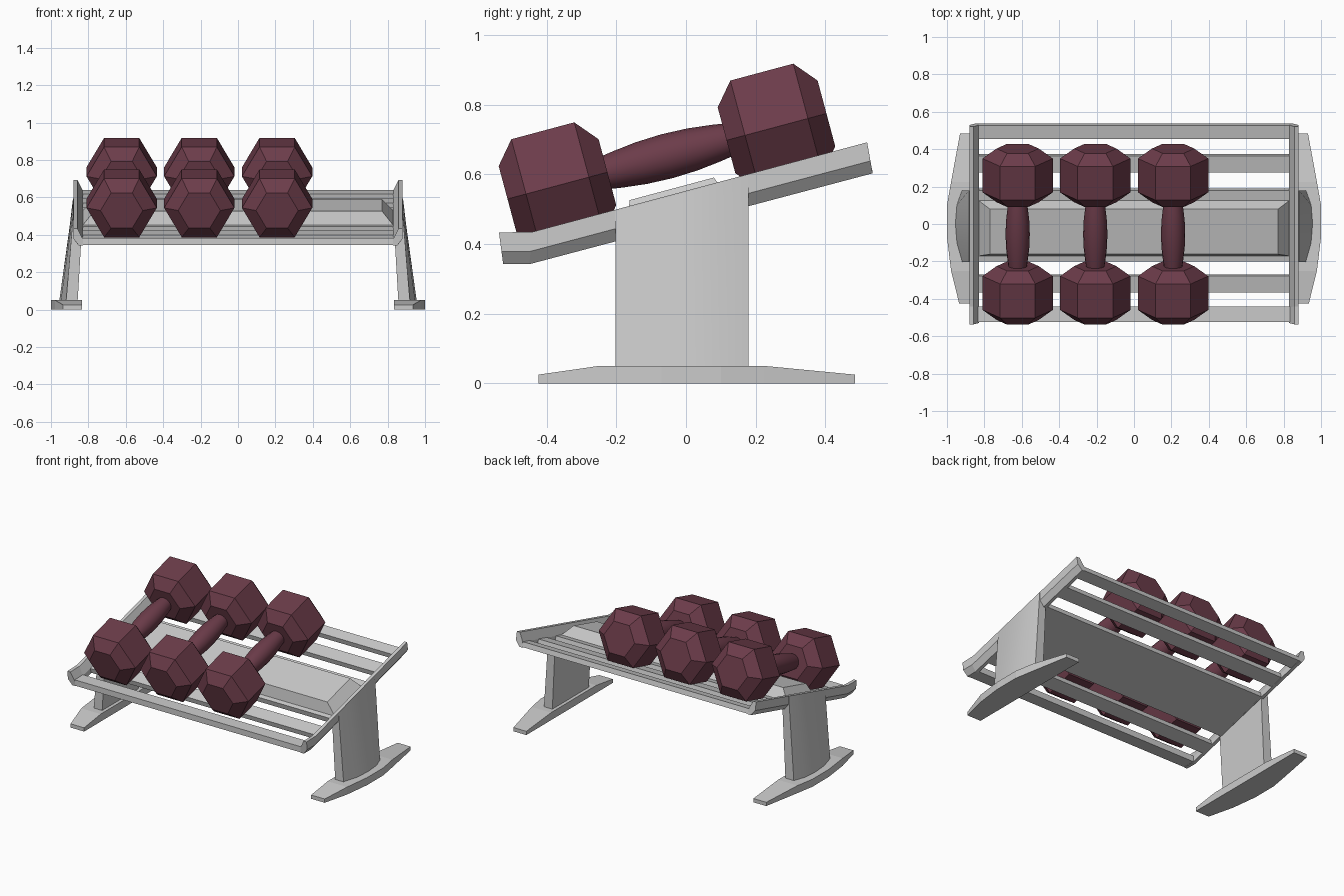
import bpy, bmesh
from math import sin, cos, pi, radians

if "Cube" in bpy.data.objects:
    bpy.data.objects.remove(bpy.data.objects["Cube"])

TILT = radians(15)


def tilt(x, v, w):
    """Point on the sloped rack: v runs up the slope, w is normal to it."""
    return (x, v * cos(TILT) - w * sin(TILT), v * sin(TILT) + w * cos(TILT))


def loft(name, rings, mat=None, smooth=False, mirror=False):
    """Skin a closed solid through rings with equal point counts."""
    bm = bmesh.new()
    vs = [[bm.verts.new(p) for p in r] for r in rings]
    n = len(vs[0])
    for a, b in zip(vs, vs[1:]):
        for i in range(n):
            j = (i + 1) % n
            bm.faces.new((a[i], a[j], b[j], b[i]))
    bm.faces.new(vs[0][::-1])
    bm.faces.new(vs[-1])
    bmesh.ops.recalc_face_normals(bm, faces=bm.faces[:])
    me = bpy.data.meshes.new(name)
    bm.to_mesh(me)
    bm.free()
    ob = bpy.data.objects.new(name, me)
    bpy.context.collection.objects.link(ob)
    if mat:
        me.materials.append(mat)
    if mirror:
        ob.modifiers.new("Mirror", 'MIRROR')
    if smooth:
        bpy.ops.object.select_all(action='DESELECT')
        ob.select_set(True)
        bpy.context.view_layer.objects.active = ob
        bpy.ops.object.shade_smooth_by_angle(angle=radians(35))
    return ob


def slab(name, hx, v0, v1, w0, w1, inset_x=0, inset_v=0):
    """Sloped box whose top can be inset on all sides."""
    def ring(x, a, b, w):
        return [tilt(-x, a, w), tilt(x, a, w), tilt(x, b, w), tilt(-x, b, w)]
    return loft(name, [ring(hx, v0, v1, w0),
                       ring(hx - inset_x, v0 + inset_v, v1 - inset_v, w1)])


burgundy = bpy.data.materials.new("burgundy")
burgundy.diffuse_color = (0.15, 0.045, 0.068, 1)
burgundy.use_nodes = True
burgundy.node_tree.nodes["Principled BSDF"].inputs["Base Color"].default_value = burgundy.diffuse_color

# Side rails: flanged section swept over the slope and the level front lip
section = [(.88, 1), (.88, .4), (.852, 0), (.83, 0), (.83, .38), (.858, 1)]
stations = [((.52, .692), (.536, .603)),
            ((-.44, .435), (-.45, .342)),
            ((-.537, .433), (-.525, .343))]
loft("side_rail", [[(x, b[0] + (t[0] - b[0]) * f, b[1] + (t[1] - b[1]) * f)
                    for x, f in section] for t, b in stations], mirror=True)

# Cross slats and the raised centre tray
for i, (v0, v1) in enumerate([(-.25, -.16), (.413, .506), (.60, .675)]):
    slab(f"cross_slat_{i + 1}", .845, v0, v1, .447, .48)
loft("front_slat", [[(x, -.525, .345), (x, -.44, .345), (x, -.44, .385), (x, -.525, .383)]
                    for x in (-.845, .845)])
slab("centre_plate", .845, -.078, .315, .446, .48)
slab("raised_tray", .83, -.048, .258, .48, .55, .06, .028)

# Legs: bowed outside at the foot, flattening into the rail
ys = [-.203, -.1, 0, .1, .18]
bows = [.92, .949, .957, .949, .92]


def slope_z(y, w):
    return (w + y * sin(TILT)) / cos(TILT)


bottom = [(x, y, .035) for x, y in zip(bows, ys)] + [(.858, .18, .035), (.858, -.203, .035)]
top = [(.882, y, slope_z(y, .53)) for y in ys]
top += [(.835, y, slope_z(y, .46)) for y in (.18, -.203)]
loft("leg", [bottom, top], smooth=True, mirror=True)

# Feet: straight inner edge, bowed outer edge, thinner tips
foot = [(-.424, .935, .025), (-.25, .978, .05), (-.07, 1, .05),
        (.10, 1, .05), (.225, .978, .05), (.485, .93, .025)]
loft("foot", [[(.835, y, 0), (x, y, 0), (x, y, h), (.835, y, h)] for y, x, h in foot],
     mirror=True)


# Dumbbells: chamfered hex heads joined by a barrel-shaped grip
def ring(cx, v, r, n):
    return [tilt(cx + r * cos(2 * pi * i / n), v, .644 + r * sin(2 * pi * i / n))
            for i in range(n)]


for k, cx in enumerate((-.622, -.207, .209)):
    for side, v0 in (("front", -.358), ("back", .293)):
        loft(f"dumbbell_{k + 1}_{side}_head",
             [ring(cx, v0 + d, r, 6) for d, r in
              ((0, .113), (.055, .188), (.242, .188), (.297, .113))], burgundy)
    grip = [(-.07, .048), (-.03, .054), (.04, .062), (.116, .065),
            (.192, .062), (.262, .054), (.30, .048)]
    loft(f"dumbbell_{k + 1}_grip", [ring(cx, v, r, 16) for v, r in grip], burgundy, smooth=True)
